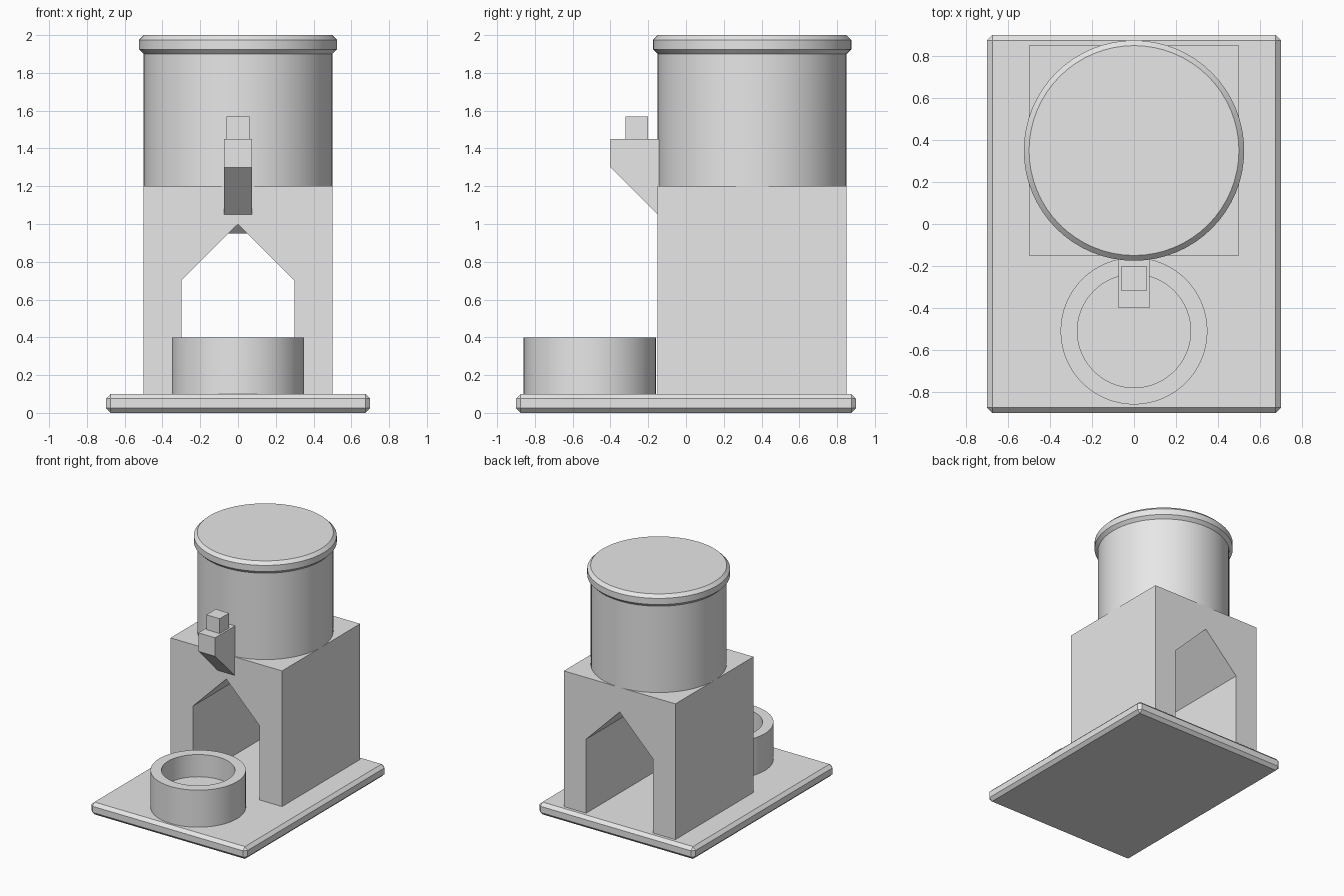
import bpy, bmesh
from math import radians

cube = bpy.data.objects.get("Cube")
if cube:
    bpy.data.objects.remove(cube, do_unlink=True)

grey = bpy.data.materials.new("light_grey")
grey.use_nodes = True
grey.diffuse_color = (0.8, 0.8, 0.8, 1)
grey.node_tree.nodes["Principled BSDF"].inputs["Base Color"].default_value = grey.diffuse_color


def finish(obj, name, bevel=0, smooth=False):
    obj.name = obj.data.name = name
    obj.data.materials.append(grey)
    if bevel:
        mod = obj.modifiers.new("chamfer", 'BEVEL')
        mod.width, mod.segments = bevel, 1
        mod.limit_method, mod.angle_limit = 'ANGLE', radians(40)
    if smooth:
        bpy.ops.object.shade_smooth_by_angle(angle=radians(30))
    return obj


def box(name, low, high, bevel=0):
    bpy.ops.mesh.primitive_cube_add(size=1, location=[(a + b) / 2 for a, b in zip(low, high)])
    obj = bpy.context.object
    obj.scale = [b - a for a, b in zip(low, high)]
    bpy.ops.object.transform_apply(location=False, rotation=False, scale=True)
    return finish(obj, name, bevel)


def drum(name, radius, y, low, high, bevel=0):
    bpy.ops.mesh.primitive_cylinder_add(vertices=64, radius=radius, depth=high - low,
                                        location=(0, y, (low + high) / 2))
    return finish(bpy.context.object, name, bevel, True)


def extrude(name, points, sweep):
    """Extrude a closed 3D outline along the sweep vector."""
    bm = bmesh.new()
    face = bm.faces.new([bm.verts.new(p) for p in points])
    result = bmesh.ops.extrude_face_region(bm, geom=[face], use_keep_orig=True)
    verts = [v for v in result["geom"] if isinstance(v, bmesh.types.BMVert)]
    bmesh.ops.translate(bm, vec=sweep, verts=verts)
    bmesh.ops.recalc_face_normals(bm, faces=bm.faces)
    mesh = bpy.data.meshes.new(name)
    bm.to_mesh(mesh)
    bm.free()
    obj = bpy.data.objects.new(name, mesh)
    bpy.context.collection.objects.link(obj)
    return finish(obj, name)


# Chamfered base slab
box("base_plate", (-0.7, -0.9, 0), (0.7, 0.9, 0.1), 0.025)

# Body block with a gabled tunnel running front to back
half = [(0.5, 1.2), (0.5, 0.1), (0.3, 0.1), (0.3, 0.7)]
outline = half + [(0, 1.0)] + [(-x, z) for x, z in reversed(half)]
extrude("body_block", [(x, -0.15, z) for x, z in outline], (0, 1, 0))

# Round tank and its chamfered lid
drum("tank", 0.5, 0.35, 1.2, 1.91)
drum("tank_lid", 0.525, 0.35, 1.9, 2.0, 0.025)

# Spout wedge, whose foot reaches into the tunnel peak, with a button on top
wedge = [(-0.4, 1.45), (-0.4, 1.3), (-0.05, 0.95), (-0.05, 1.45)]
extrude("spout", [(-0.075, y, z) for y, z in wedge], (0.15, 0, 0))
box("spout_button", (-0.06, -0.32, 1.45), (0.06, -0.2, 1.57))

# Bowl turned from a wall and floor profile
profile = [(0, 0.1), (0.35, 0.1), (0.35, 0.4), (0.27, 0.4), (0.27, 0.22), (0, 0.22)]
bm = bmesh.new()
verts = [bm.verts.new((r, 0, z)) for r, z in profile]
edges = [bm.edges.new(pair) for pair in zip(verts, verts[1:])]
bmesh.ops.spin(bm, geom=verts + edges, cent=(0, 0, 0), axis=(0, 0, 1),
               angle=radians(360), steps=64, use_merge=True)
bmesh.ops.remove_doubles(bm, verts=bm.verts, dist=0.0001)
bmesh.ops.recalc_face_normals(bm, faces=bm.faces)
mesh = bpy.data.meshes.new("bowl")
bm.to_mesh(mesh)
bm.free()
bowl = bpy.data.objects.new("bowl", mesh)
bowl.location = (0, -0.51, 0)
bpy.context.collection.objects.link(bowl)
bpy.ops.object.select_all(action='DESELECT')
bowl.select_set(True)
bpy.context.view_layer.objects.active = bowl
finish(bowl, "bowl", smooth=True)
